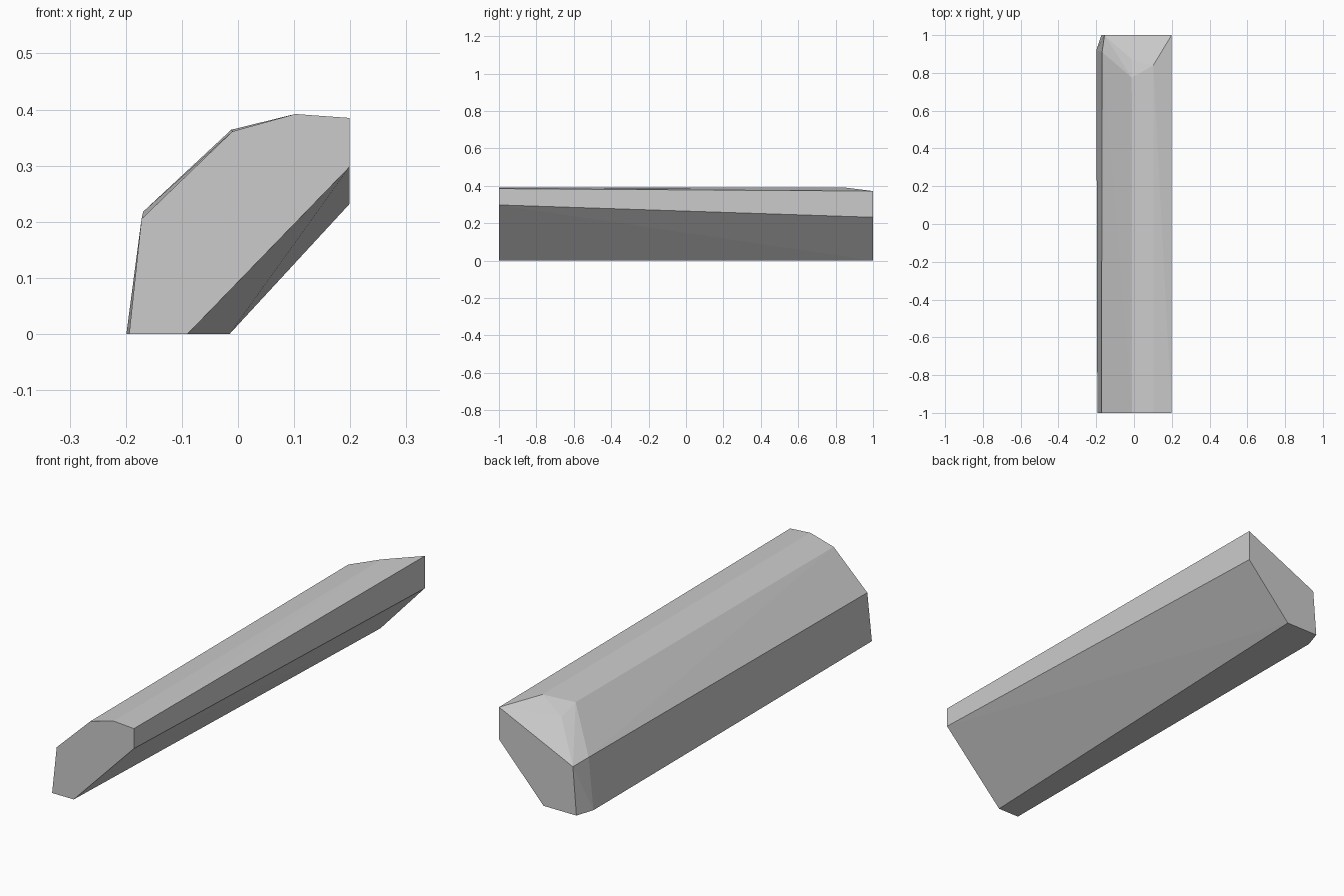
import bpy
import bmesh

cube = bpy.data.objects.get("Cube")
if cube:
    bpy.data.objects.remove(cube, do_unlink=True)


def make_material(name, rgb):
    mat = bpy.data.materials.new(name)
    mat.use_nodes = True
    colour = (*rgb, 1.0)
    mat.diffuse_color = colour
    mat.node_tree.nodes["Principled BSDF"].inputs["Base Color"].default_value = colour
    return mat


def hull_object(name, points, material):
    """Wrap a convex faceted solid around the section points."""
    bm = bmesh.new()
    for p in points:
        bm.verts.new(p)
    result = bmesh.ops.convex_hull(bm, input=bm.verts[:])
    loose = {v for v in result["geom_interior"] if isinstance(v, bmesh.types.BMVert)}
    bmesh.ops.delete(bm, geom=list(loose), context="VERTS")
    # Merge the coplanar triangles into clean flat faces
    bmesh.ops.dissolve_limit(bm, angle_limit=0.005, verts=bm.verts[:], edges=bm.edges[:])
    bmesh.ops.recalc_face_normals(bm, faces=bm.faces[:])
    mesh = bpy.data.meshes.new(name)
    bm.to_mesh(mesh)
    bm.free()
    mesh.materials.append(material)
    obj = bpy.data.objects.new(name, mesh)
    bpy.context.collection.objects.link(obj)
    return obj


grey = make_material("stone grey", (0.6, 0.6, 0.6))

# Front end section (x, z)
front = [(-0.194, 0), (-0.172, 0.205), (-0.01, 0.361), (0.102, 0.392),
         (0.199, 0.385), (0.199, 0.298), (-0.09, 0)]

# Back end section, with a wider, lower undercut
back = [(-0.173, 0), (-0.156, 0.208), (0.199, 0.372), (0.199, 0.232), (-0.015, 0)]

# Shoulders where the bevel of the back end starts
shoulders = [(-0.199, 0.92, 0), (-0.169, 0.91, 0.218), (-0.012, 0.775, 0.364),
             (-0.01, 0.87, 0.336), (0.102, 0.84, 0.392)]

points = [(x, -1, z) for x, z in front] + [(x, 1, z) for x, z in back] + shoulders
hull_object("beam", points, grey)
